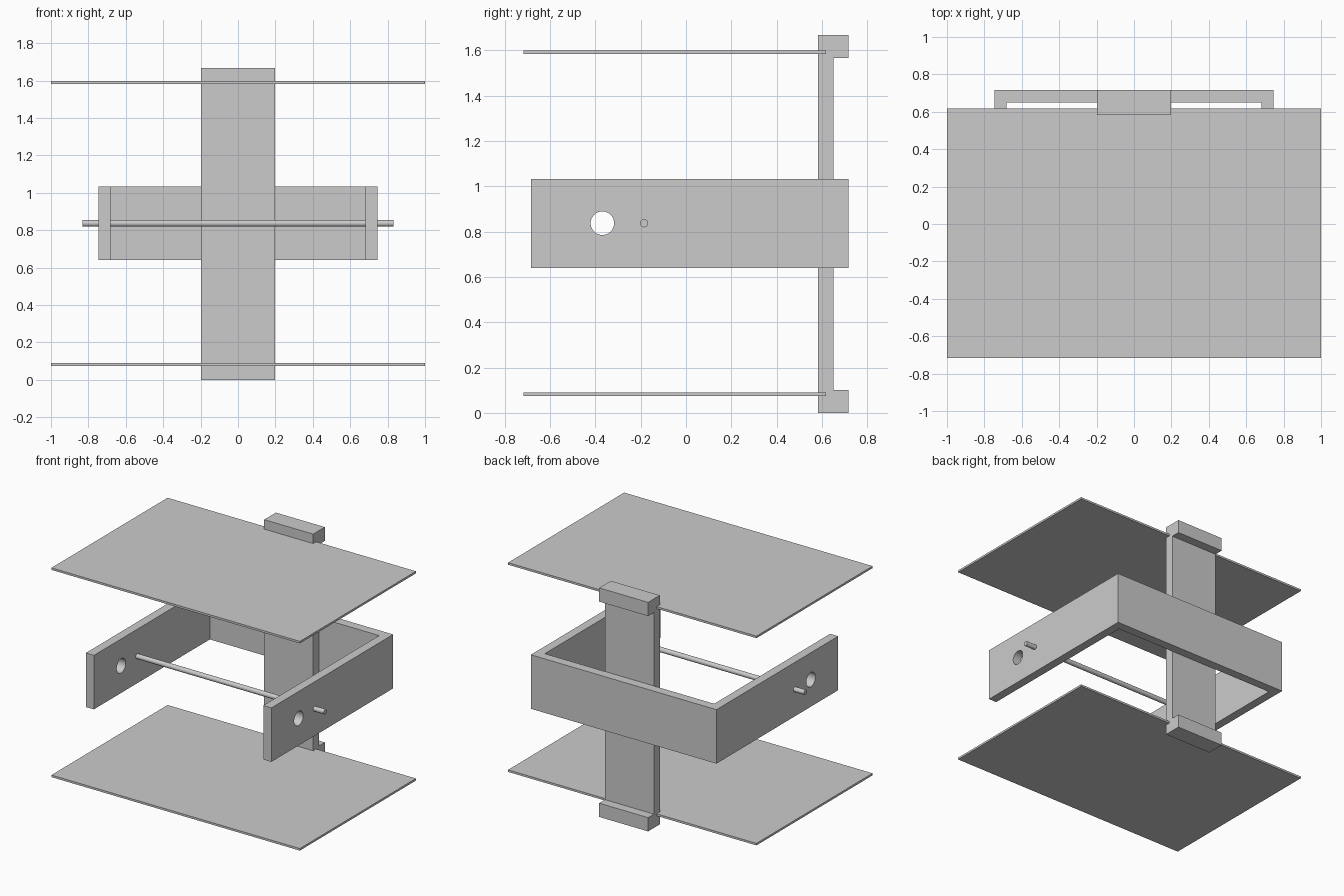
import bpy, bmesh, math
from mathutils import Matrix, Vector

if "Cube" in bpy.data.objects:
    bpy.data.objects.remove(bpy.data.objects["Cube"])


def make_object(name, bm):
    bmesh.ops.recalc_face_normals(bm, faces=bm.faces[:])
    mesh = bpy.data.meshes.new(name)
    bm.to_mesh(mesh)
    bm.free()
    obj = bpy.data.objects.new(name, mesh)
    bpy.context.collection.objects.link(obj)
    return obj


def extrude_profile(name, points, direction):
    bm = bmesh.new()
    face = bm.faces.new([bm.verts.new(p) for p in points])
    new = bmesh.ops.extrude_face_region(bm, geom=[face])["geom"]
    verts = [v for v in new if isinstance(v, bmesh.types.BMVert)]
    bmesh.ops.translate(bm, verts=verts, vec=Vector(direction))
    # extrude_face_region keeps the start cap of an open face
    return make_object(name, bm)


def box(name, lo, hi):
    (x0, y0, z0), (x1, y1, z1) = lo, hi
    return extrude_profile(name, [(x0, y0, z0), (x1, y0, z0), (x1, y1, z0), (x0, y1, z0)],
                           (0, 0, z1 - z0))


def x_cylinder(name, radius, half_length, y, z, sides=32):
    bm = bmesh.new()
    bmesh.ops.create_cone(bm, cap_ends=True, segments=sides, radius1=radius,
                          radius2=radius, depth=2 * half_length,
                          matrix=Matrix.Translation((0, y, z)) @ Matrix.Rotation(math.pi / 2, 4, 'Y'))
    for f in bm.faces:
        f.smooth = len(f.verts) == 4
    for e in bm.edges:
        e.smooth = all(f.smooth for f in e.link_faces)
    return make_object(name, bm)


# Upper and lower plates
for name, z in (("lower_plate", 0.075), ("upper_plate", 1.583)):
    box(name, (-1, -0.717, z), (1, 0.618, z + 0.015))

# Upright column with a backward-stepped block at each end
W, H = 0.197, 1.667
F, M, B = 0.583, 0.65, 0.717
side = [(F, 0), (B, 0), (B, 0.1), (M, 0.1), (M, H - 0.1), (B, H - 0.1), (B, H), (F, H)]
extrude_profile("column", [(-W, y, z) for y, z in side], (2 * W, 0, 0))

# U-shaped middle frame, open at the front
O, I, FRONT = 0.747, 0.682, -0.683
plan = [(-O, FRONT), (-I, FRONT), (-I, M), (I, M), (I, FRONT), (O, FRONT), (O, B), (-O, B)]
frame = extrude_profile("frame", [(x, y, 0.64) for x, y in plan], (0, 0, 0.393))

# Round hole through both arms
cutter = x_cylinder("hole_cutter", 0.052, 1.0, -0.369, 0.837)
cutter.hide_render = True
cutter.hide_viewport = True
cut = frame.modifiers.new("arm_holes", 'BOOLEAN')
cut.operation = 'DIFFERENCE'
cut.solver = 'EXACT'
cut.object = cutter

# Cross rod through the arms
x_cylinder("cross_rod", 0.018, 0.832, -0.185, 0.837)
